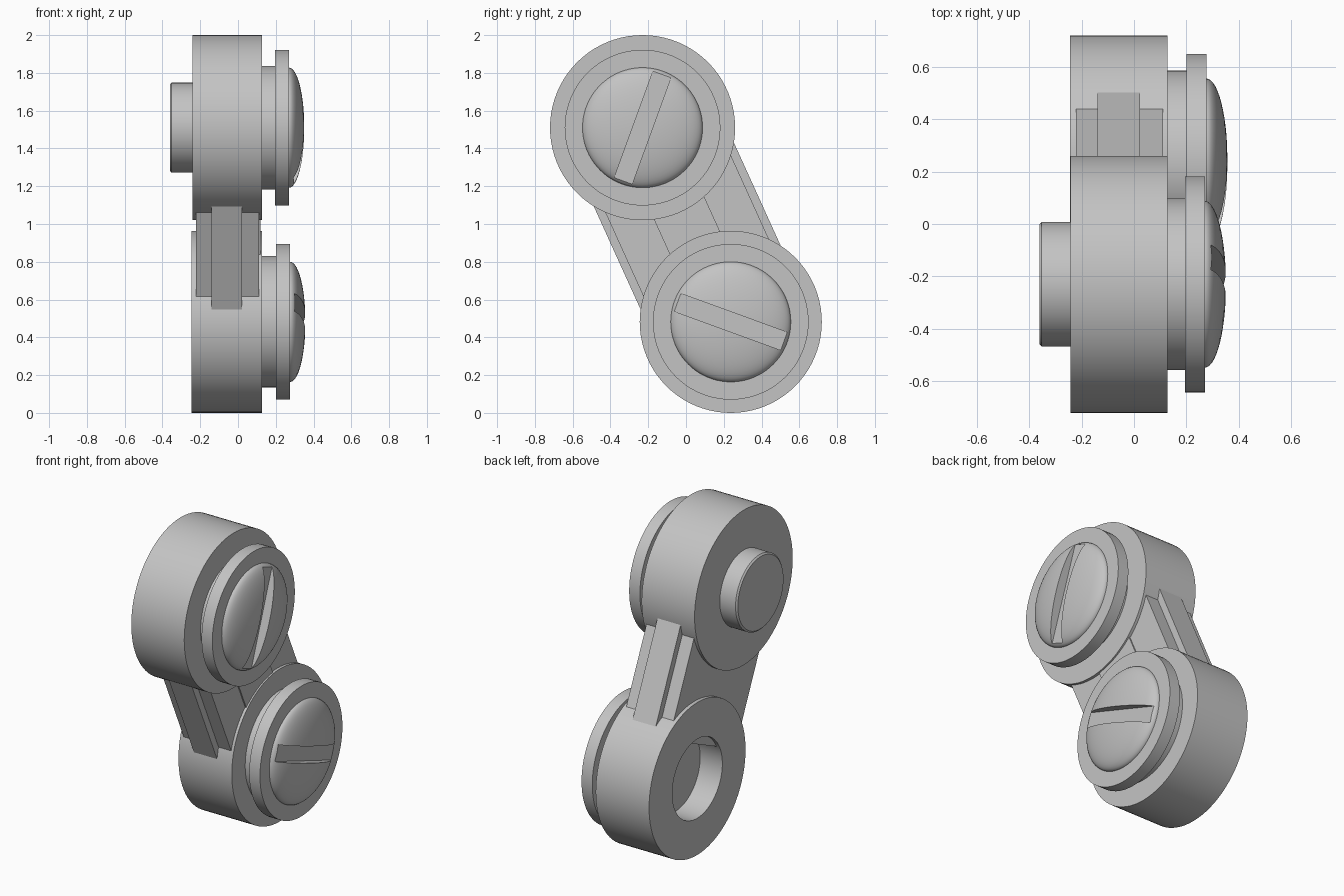
import bpy, bmesh, math
from mathutils import Matrix, Vector

cube = bpy.data.objects.get("Cube")
if cube:
    bpy.data.objects.remove(cube, do_unlink=True)

grey = bpy.data.materials.new("light grey")
grey.use_nodes = True
COLOUR = (0.55, 0.55, 0.55, 1)
grey.diffuse_color = COLOUR
grey.node_tree.nodes["Principled BSDF"].inputs["Base Color"].default_value = COLOUR

UPPER = Vector((0, -0.23, 1.51))
LOWER = Vector((0, 0.237, 0.482))


def make(name, bm):
    bmesh.ops.recalc_face_normals(bm, faces=bm.faces)
    mesh = bpy.data.meshes.new(name)
    bm.to_mesh(mesh)
    bm.free()
    mesh.materials.append(grey)
    ob = bpy.data.objects.new(name, mesh)
    bpy.context.collection.objects.link(ob)
    return ob


def activate(ob):
    bpy.ops.object.select_all(action='DESELECT')
    ob.select_set(True)
    bpy.context.view_layer.objects.active = ob


def smooth(ob):
    activate(ob)
    bpy.ops.object.shade_smooth_by_angle(angle=math.radians(30))


def lathe(name, profile, centre):
    """Turn (x, radius) points around an x-parallel axis through centre."""
    bm = bmesh.new()
    verts = [bm.verts.new((x, 0, r)) for x, r in profile]
    edges = [bm.edges.new(pair) for pair in zip(verts, verts[1:])]
    bmesh.ops.spin(bm, geom=verts + edges, cent=(0, 0, 0), axis=(1, 0, 0),
                   angle=math.tau, steps=80)
    bmesh.ops.remove_doubles(bm, verts=bm.verts, dist=1e-5)
    bmesh.ops.translate(bm, verts=bm.verts, vec=centre)
    ob = make(name, bm)
    smooth(ob)
    return ob


def block(name, x0, x1, length, width, centre, angle):
    """Box lying along a direction in the yz plane, turned about x."""
    bm = bmesh.new()
    place = (Matrix.Translation(centre + Vector(((x0 + x1) / 2, 0, 0)))
             @ Matrix.Rotation(angle, 4, 'X')
             @ Matrix.Diagonal((x1 - x0, length, width, 1)))
    bmesh.ops.create_cube(bm, size=1, matrix=place)
    return make(name, bm)


def disc(name, x0, x1, r, centre):
    return lathe(name, [(x0, 0), (x0, r), (x1, r), (x1, 0)], centre)


def slotted_head(prefix, centre, collar_radius, shift, slot_angle):
    """Collar, flange and domed cap with a screwdriver slot."""
    disc(prefix + "_collar", 0.11, 0.21, collar_radius, centre)
    disc(prefix + "_flange", 0.195 + shift, 0.27 + shift, 0.412, centre)
    base = 0.27 + shift
    arc = [(base + 0.081 * math.sin(a), 0.318 * math.cos(a))
           for a in (math.pi / 2 * i / 14 for i in range(14))]
    dome = lathe(prefix + "_domed_cap",
                 [(base - 0.02, 0), (base - 0.02, 0.318)] + arc
                 + [(base + 0.081, 0)], centre)
    cutter = block("slot_cutter", base + 0.024, base + 0.2, 0.6, 0.1,
                   centre, math.radians(slot_angle))
    cutter.hide_render = True
    cut = dome.modifiers.new("slot", 'BOOLEAN')
    cut.operation = 'DIFFERENCE'
    cut.solver = 'EXACT'
    cut.object = cutter
    activate(dome)
    bpy.ops.object.modifier_apply(modifier=cut.name)
    bpy.data.objects.remove(cutter, do_unlink=True)
    smooth(dome)


# Upper drum with its projecting pin
disc("upper_drum", -0.242, 0.128, 0.49, UPPER)
lathe("pin", [(-0.23, 0), (-0.23, 0.238), (-0.352, 0.238), (-0.361, 0.228),
              (-0.361, 0)], UPPER)
slotted_head("upper", UPPER, 0.327, 0, 70)

# Lower drum with a blind socket
lathe("lower_drum", [(0.128, 0), (0.128, 0.482), (-0.245, 0.482),
                     (-0.245, 0.25), (-0.09, 0.25), (-0.09, 0)], LOWER)
slotted_head("lower", LOWER, 0.348, 0.006, -20)

# Link plates joining the drums
axis = UPPER - LOWER
middle = (UPPER + LOWER) / 2
tilt = math.atan2(axis.z, axis.y)
for name, x0, x1, length, width in (
        ("link_web", -0.222, 0.11, 0.74, 0.73),
        ("link_rib", -0.14, 0.022, 0.74, 0.815),
        ("link_side_band", 0.1, 0.118, 0.5, 0.292)):
    block(name, x0, x1, length, width, middle, tilt)
